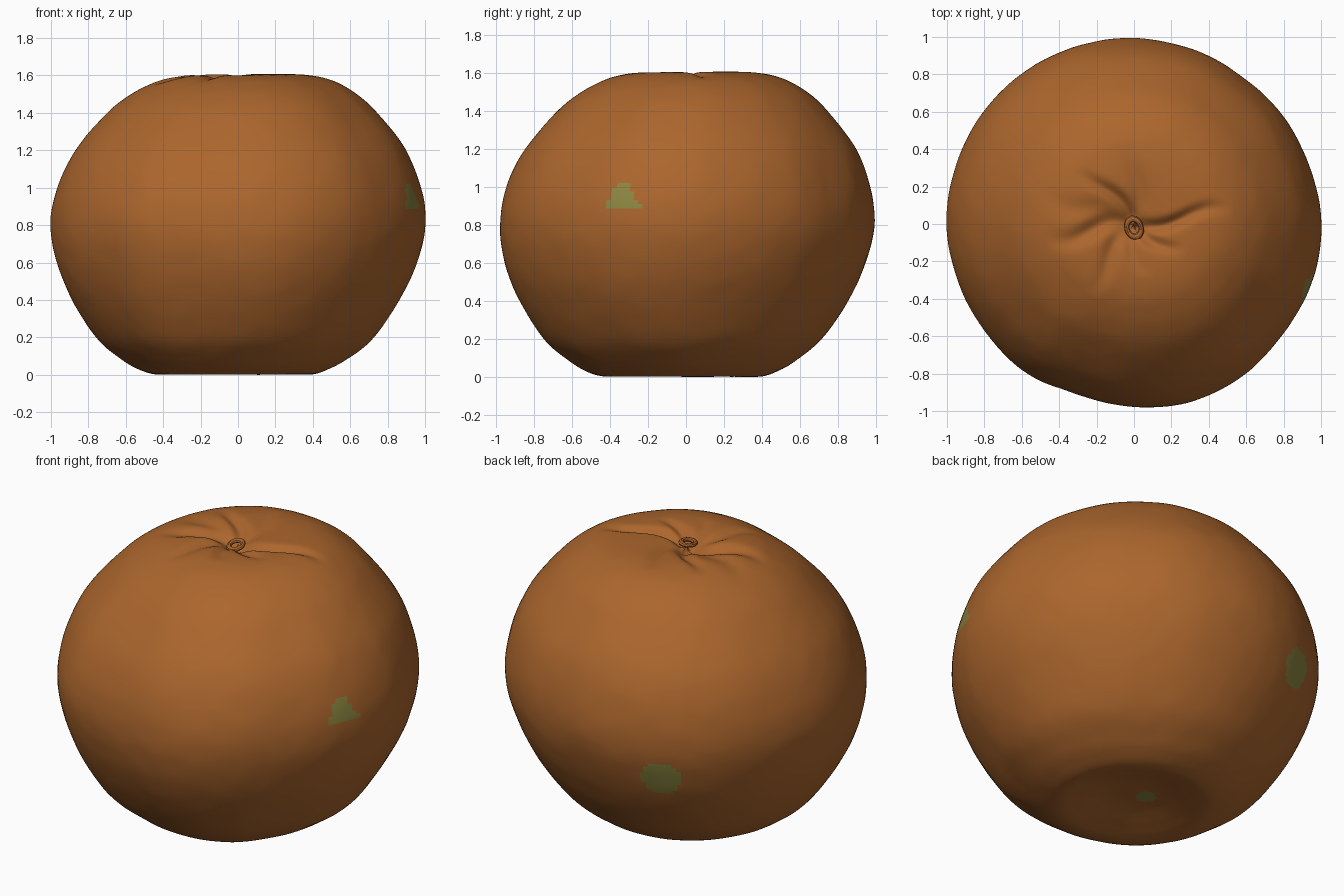
import bpy, bmesh, math
from mathutils import Vector, noise

cube = bpy.data.objects.get("Cube")
if cube:
    bpy.data.objects.remove(cube, do_unlink=True)


def material(name, rgb):
    m = bpy.data.materials.new(name)
    m.use_nodes = True
    m.diffuse_color = (*rgb, 1)
    m.node_tree.nodes["Principled BSDF"].inputs["Base Color"].default_value = (*rgb, 1)
    return m


PEEL = material("orange brown peel", (0.41, 0.132, 0.026))
GREEN = material("olive green spot", (0.265, 0.24, 0.052))
SEGMENTS, STEPS = 240, 9

# Radius and height from the base hollow up to the crown hollow
PROFILE = [(0, .055), (.15, .05), (.3, .02), (.41, .004), (.51, .032), (.61, .09),
           (.74, .2), (.875, .4), (.963, .6), (1, .8), (.973, 1), (.888, 1.2),
           (.725, 1.4), (.605, 1.503), (.47, 1.573), (.34, 1.603), (.2, 1.607),
           (.1, 1.597), (.04, 1.582), (0, 1.578)]
# Uneven outline seen from above, every 18 degrees from +x
OUTLINE = [1, .985, .98, .975, .985, .99, 1, 1.005, 1.005, 1,
           1, .99, .98, .98, .96, .98, 1, 1, .99, 1]
# Crown creases: direction in degrees, length, depth, width
CREASES = [(-168, .5, .045, .05), (5, .5, .04, .035), (135, .42, .035, .035),
           (92, .42, .02, .05), (-125, .48, .025, .045), (-35, .3, .03, .035),
           (-85, .3, .02, .04), (165, .55, .02, .06)]


def spline(a, b, c, d, t):
    return b + .5 * t * (c - a + t * (2 * a - 5 * b + 4 * c - d + t * (3 * (b - c) + d - a)))


def outline(angle):
    n = len(OUTLINE)
    f = angle / math.tau * n
    i = int(f)
    return spline(*[OUTLINE[(i + k) % n] for k in (-1, 0, 1, 2)], f - i)


def profile_rings():
    first, last = PROFILE[1], PROFILE[-2]
    pts = [(-first[0], first[1])] + PROFILE + [(-last[0], last[1])]
    rings = []
    for i in range(1, len(pts) - 2):
        for s in range(STEPS):
            rings.append([spline(*[pts[i + k][c] for k in (-1, 0, 1, 2)], s / STEPS)
                          for c in (0, 1)])
    return rings[1:]


def shape(r, z, angle):
    """Skin point with the uneven outline, lean, small lumps and crown creases."""
    r *= outline(angle)
    p = Vector((r * math.cos(angle), r * math.sin(angle), z))
    if z > 1.45:
        for deg, length, depth, width in CREASES:
            a = math.radians(deg)
            along = p.x * math.cos(a) + p.y * math.sin(a)
            across = p.y * math.cos(a) - p.x * math.sin(a) + .03 * math.sin(along * 12)
            if 0 < along < length:
                fade = math.sin(math.pi * (along / length) ** .6)
                p.z -= depth * fade * math.exp(-(across / width) ** 2)
    # The crown leans towards the back left, the base the other way
    lean = (z - .8) / .8 * min(1, r * 2)
    rise = max(0, lean) * .025 * (.6 * p.x + .8 * p.y)
    p += Vector((.022 * lean, .028 * lean, rise))
    lump = .006 * noise.noise(p * 3) + .002 * noise.noise(p * 9)
    return p + Vector((p.x, p.y, (p.z - .8) * .6)) * lump


def is_green(c):
    side = c.x > 0 and .89 < c.z < 1.03 and abs(c.y + .335) < .1 - .57 * (c.z - .89)
    back = (c - Vector((-.43, .85, .615))).length < .11
    base = c.z < .2 and (c - Vector((-.08, .005, c.z))).length < .055
    return side or back or base


# Fruit body
bm = bmesh.new()
rings = [[bm.verts.new(shape(r, z, j / SEGMENTS * math.tau)) for j in range(SEGMENTS)]
         for r, z in profile_rings()]
bottom = bm.verts.new((0, 0, PROFILE[0][1]))
top = bm.verts.new((0, 0, PROFILE[-1][1]))
for j in range(SEGMENTS):
    k = (j + 1) % SEGMENTS
    bm.faces.new((bottom, rings[0][k], rings[0][j]))
    bm.faces.new((top, rings[-1][j], rings[-1][k]))
    for low, high in zip(rings, rings[1:]):
        bm.faces.new((low[j], low[k], high[k], high[j]))
floor = min(v.co.z for v in bm.verts)
bmesh.ops.translate(bm, verts=bm.verts, vec=(0, 0, -floor))
for f in bm.faces:
    f.smooth = True
    f.material_index = int(is_green(f.calc_center_median()))
mesh = bpy.data.meshes.new("fruit_body")
bm.to_mesh(mesh)
bm.free()
mesh.materials.append(PEEL)
mesh.materials.append(GREEN)
bpy.context.collection.objects.link(bpy.data.objects.new("fruit_body", mesh))

# Dried stem scar in the crown hollow
bpy.ops.mesh.primitive_torus_add(major_radius=.038, minor_radius=.014, major_segments=20,
                                 minor_segments=8, location=(0, -.02, 1.578 - floor))
scar = bpy.context.object
scar.name = "stem_scar"
scar.scale = (1, 1.3, .8)
scar.rotation_euler = (.12, -.1, .3)
scar.data.materials.append(PEEL)
bpy.ops.object.shade_smooth_by_angle()
